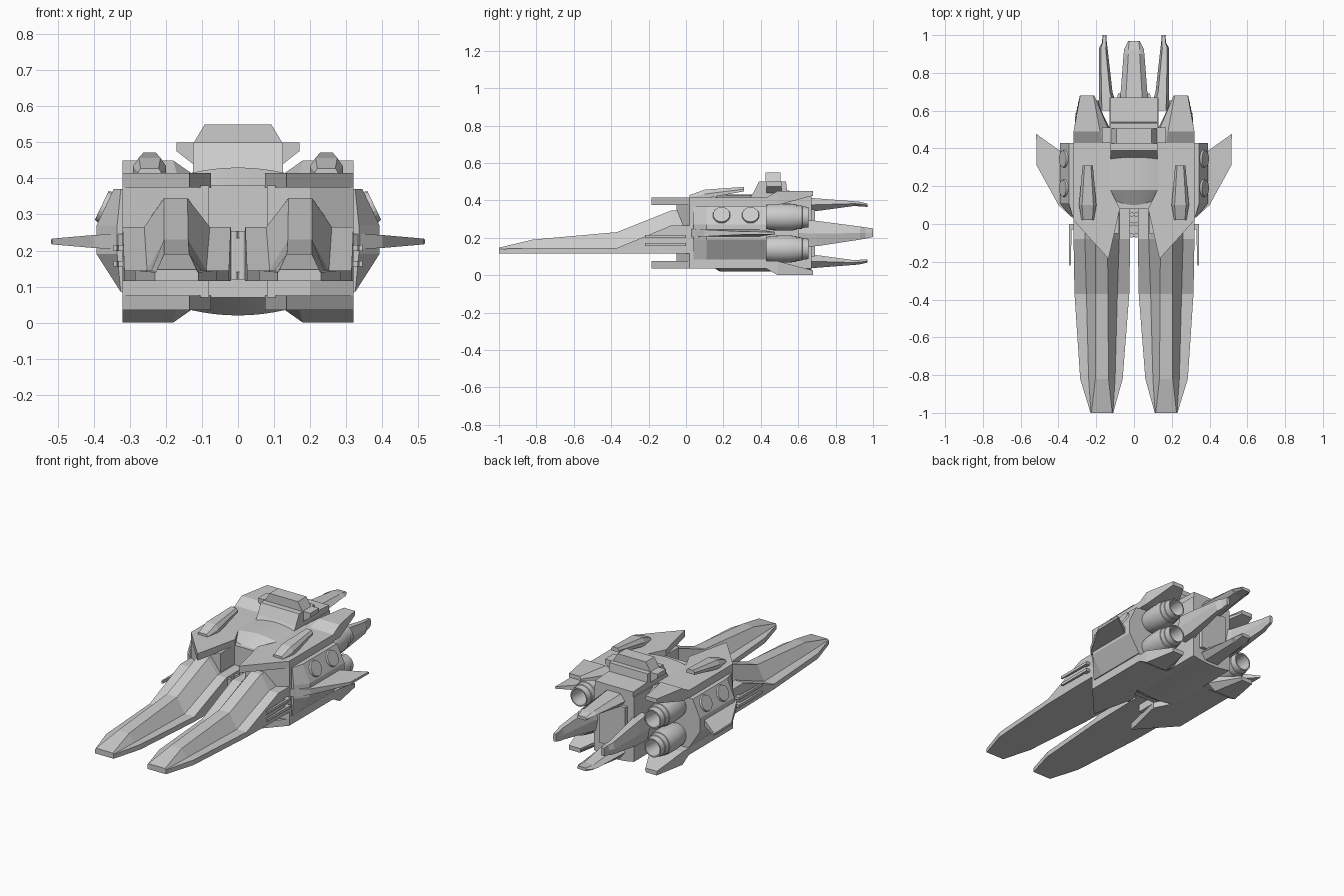
import bpy, bmesh, math
from mathutils import Matrix, Vector

if "Cube" in bpy.data.objects:
    bpy.data.objects.remove(bpy.data.objects["Cube"])

MID = 0.225  # height of the horizontal symmetry plane


def finish(name, bm, smooth=False):
    bmesh.ops.recalc_face_normals(bm, faces=bm.faces)
    me = bpy.data.meshes.new(name)
    bm.to_mesh(me)
    bm.free()
    ob = bpy.data.objects.new(name, me)
    bpy.context.collection.objects.link(ob)
    if smooth:
        bpy.context.view_layer.objects.active = ob
        ob.select_set(True)
        bpy.ops.object.shade_smooth_by_angle(angle=math.radians(30))
        ob.select_set(False)
    return ob


def loft(name, rings, mx=True, mz=False, smooth=False, caps=True):
    """Skin closed rings of 3D points, optionally mirrored in x and about MID."""
    bm = bmesh.new()
    for sx in ((1, -1) if mx else (1,)):
        for sz in ((1, -1) if mz else (1,)):
            rs = [[bm.verts.new((sx * x, y, MID + sz * (z - MID))) for x, y, z in r] for r in rings]
            n = len(rs[0])
            for a, b in zip(rs, rs[1:]):
                for i in range(n):
                    j = (i + 1) % n
                    bm.faces.new((a[i], a[j], b[j], b[i]))
            if caps:
                bm.faces.new(rs[0])
                bm.faces.new(rs[-1])
    return finish(name, bm, smooth)


def plan(name, pts, z0, z1, **kw):
    return loft(name, [[(x, y, z) for x, y in pts] for z in (z0, z1)], **kw)


def side(name, pts, x0, x1, **kw):
    return loft(name, [[(x, y, z) for y, z in pts] for x in (x0, x1)], **kw)


def sections(name, secs, **kw):
    return loft(name, [[(x, y, z) for x, z in pts] for y, pts in secs], **kw)


# Twin forward prongs: slab edge, shoulder and raised ridge
def prong(xo, xi, ze, so, si, ro, ri, zr):
    return [(xo, .115), (xo, ze), (so, ze), (ro, zr), (ri, zr), (si, ze), (xi, ze), (xi, .115)]


sections("front_prongs", [
    (-1.0, prong(.23, .11, .14, .228, .112, .225, .115, .147)),
    (-.82, prong(.285, .06, .145, .24, .1, .205, .135, .19)),
    (-.37, prong(.315, .025, .145, .252, .088, .205, .138, .23)),
    (-.08, prong(.32, .02, .265, .26, .078, .205, .14, .345)),
    (.12, prong(.32, .02, .265, .26, .078, .205, .14, .35))])

# Side hull and its armour plates, above and below
plan("hull", [(.08, -.05), (.2, -.05), (.32, .02), (.32, .43), (0, .43), (0, .08), (.08, .08)],
     .07, .38)
plan("armour_plates", [(.135, -.185), (.32, .02), (.32, .44), (.125, .44), (.125, .18), (.075, .08)],
     .375, .415, mz=True)


# Bulged central spine with sloping nose
def spine(w, z, h, n=8):
    top = [(w * (2 * i / n - 1), z + h * (1 - (2 * i / n - 1) ** 2)) for i in range(n + 1)]
    return top + [(x, 2 * MID - zz) for x, zz in reversed(top)]


sections("central_spine", [(.08, spine(.075, .355, .012)), (.18, spine(.13, .415, .015)),
                           (.67, spine(.13, .415, .015))], mx=False, smooth=True)

# Faceted side pods with portholes
def pod(x, xt):
    return [(.3, .08), (.325, .085), (x, .19), (x, .27), (xt, .37), (.3, .37)]


sections("side_pods", [(.04, pod(.335, .325)), (.11, pod(.392, .345)), (.43, pod(.392, .345))])

bm = bmesh.new()
for s in (1, -1):
    nrm = Vector((s * .9, 0, .43))
    for y in (.19, .345):
        m = Matrix.Translation((s * .368, y, .32)) @ nrm.to_track_quat('Z', 'Y').to_matrix().to_4x4()
        bmesh.ops.create_cone(bm, cap_ends=True, segments=20, radius1=.05, radius2=.044, depth=.022, matrix=m)
finish("portholes", bm)

# Swept side wings, tapering to the tip
wing = [((.31, .02), .022), ((.4, .1), .018), ((.515, .31), .008), ((.518, .477), .006),
        ((.395, .39), .018), ((.31, .36), .022)]
loft("wings", [[(x, y, MID + s * t) for (x, y), t in wing] for s in (-1, 1)])

# Slim gun barrels beside the prongs
for i, z in enumerate((.163, .207)):
    plan(f"side_gun_{i + 1}", [(.31, 0), (.345, 0), (.345, -.22), (.335, -.22), (.33, -.03), (.31, -.03)],
         z - .008, z + .008)

# Twin pipes between the prongs
bm = bmesh.new()
for x in (-.012, .012):
    for y in (-.06, .0, .05):
        bmesh.ops.create_cone(bm, cap_ends=True, segments=12, radius1=.012, radius2=.012, depth=.135,
                              matrix=Matrix.Translation((x, y, .187)))
finish("centre_pipes", bm, True)
plan("centre_pipe_block", [(-.02, -.07), (.02, -.07), (.02, .1), (-.02, .1)], .14, .235, mx=False)

# Rear armour over and under the engines
sections("rear_armour", [
    (.43, [(.32, .375), (.32, .415), (.17, .415), (.13, .414), (.12, .375)]),
    (.49, [(.32, .375), (.32, .45), (.18, .45), (.13, .415), (.12, .38)]),
    (.68, [(.287, .425), (.285, .45), (.215, .45), (.21, .435), (.212, .425)])], mz=True)

# Four engine nozzles
prof = [(.42, .06), (.45, .069), (.5, .072), (.56, .072), (.59, .068), (.592, .064), (.62, .062),
        (.622, .058), (.655, .054), (.655, .047), (.53, .038)]
N = 24
loft("engines", [[(.24 + r * math.cos(2 * math.pi * i / N), y, .31 + r * math.sin(2 * math.pi * i / N))
                  for i in range(N)] for y, r in prof], mz=True, smooth=True)


# Tail fins: centre pair above and below, side pair at mid height
def hexa(cx, w, wt, z0, z1):
    c = (z0 + z1) / 2
    return [(cx - w, c), (cx - wt, z1), (cx + wt, z1), (cx + w, c), (cx + wt, z0), (cx - wt, z0)]


sections("tail_fins_vertical", [(.64, hexa(0, .075, .045, .335, .415)), (.9, hexa(0, .055, .03, .37, .395)),
                                (.925, hexa(0, .052, .03, .368, .393)),
                                (.97, hexa(0, .03, .025, .365, .383))], mx=False, mz=True)
sections("tail_fins_side", [
    (.6, hexa(.135, .05, .035, .15, .3)), (.7, hexa(.15, .036, .022, .155, .29)),
    (.93, hexa(.163, .023, .013, .19, .26)), (.96, hexa(.157, .013, .01, .195, .255)),
    (1.0, hexa(.156, .01, .008, .205, .25))])

# Central rear block between the tail fins
plan("rear_block", [(-.1, .6), (.1, .6), (.085, .69), (-.085, .69)], .1, .35, mx=False)

# Bridge: base, overhanging cabin, side booms and tower
side("bridge_base", [(.34, .41), (.36, .44), (.39, .5), (.535, .5), (.54, .452), (.67, .445), (.67, .41)],
     -.125, .125, mx=False)
sections("bridge_booms", [(y, [(-.125, .44), (-.17, .475), (-.17, .5), (.17, .5), (.17, .475), (.125, .44)])
                          for y in (.43, .51)], mx=False)
sections("bridge_tower", [(y, [(-.125, .495), (-.092, .55), (.092, .55), (.125, .495)])
                          for y in (.425, .505)], mx=False)


# Low fairings on the upper deck
def fair(w, wt, z0, z1):
    m = z0 + (z1 - z0) * .5
    return [(.245 - w, z0), (.245 - w, m), (.245 - wt, z1), (.245 + wt, z1), (.245 + w, m), (.245 + w, z0)]


sections("deck_fairings", [(.02, fair(.032, .025, .405, .428)), (.1, fair(.046, .03, .41, .457)),
                           (.31, fair(.027, .017, .448, .472))])
